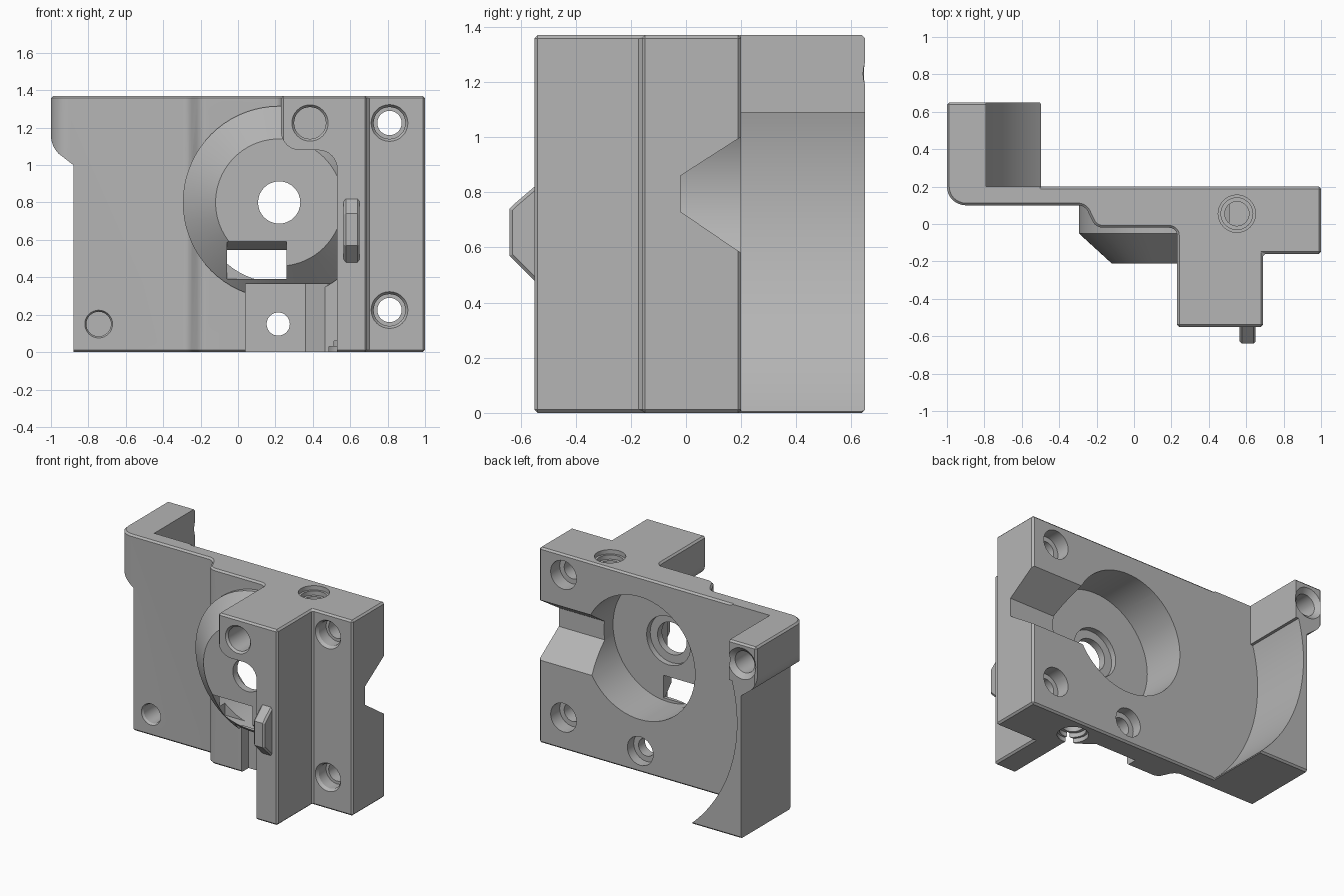
import bpy, bmesh, math

cube = bpy.data.objects.get("Cube")
if cube:
    bpy.data.objects.remove(cube, do_unlink=True)

grey = bpy.data.materials.new("machined grey")
grey.use_nodes = True
colour = (0.46, 0.46, 0.46, 1)
grey.diffuse_color = colour
grey.node_tree.nodes["Principled BSDF"].inputs["Base Color"].default_value = colour

HEIGHT = 1.37
BORE = (0.22, 0.8)


def place(axis, u, v, w):
    return {"x": (w, u, v), "y": (u, w, v), "z": (u, v, w)}[axis]


def prism(name, pts, axis, lo, hi, end_pts=None):
    """Solid between an outline at lo and one at hi along an axis."""
    bm = bmesh.new()
    a = [bm.verts.new(place(axis, u, v, lo)) for u, v in pts]
    b = [bm.verts.new(place(axis, u, v, hi)) for u, v in (end_pts or pts)]
    bm.faces.new(a)
    bm.faces.new(b)
    n = len(pts)
    for i in range(n):
        j = (i + 1) % n
        bm.faces.new((a[i], a[j], b[j], b[i]))
    bmesh.ops.recalc_face_normals(bm, faces=bm.faces)
    mesh = bpy.data.meshes.new(name)
    bm.to_mesh(mesh)
    bm.free()
    mesh.materials.append(grey)
    obj = bpy.data.objects.new(name, mesh)
    bpy.context.collection.objects.link(obj)
    return obj


def arc(cx, cy, r, start, end, n=8):
    return [(cx + r * math.cos(math.radians(start + (end - start) * i / n)),
             cy + r * math.sin(math.radians(start + (end - start) * i / n)))
            for i in range(n + 1)]


def disc(name, c, r, axis, lo, hi, r2=None, n=48):
    ring = arc(*c, r, 0, 360, n)[:-1]
    return prism(name, ring, axis, lo, hi, arc(*c, r2 or r, 0, 360, n)[:-1])


def apply(obj, mod):
    with bpy.context.temp_override(object=obj, active_object=obj):
        bpy.ops.object.modifier_apply(modifier=mod.name)


def combine(obj, tool, operation):
    mod = obj.modifiers.new("combine", "BOOLEAN")
    mod.operation, mod.object, mod.solver = operation, tool, "EXACT"
    apply(obj, mod)
    bpy.data.objects.remove(tool, do_unlink=True)


def cut(tool):
    combine(body, tool, "DIFFERENCE")


def hole(c, r, axis, lo, hi, r2=None):
    cut(disc("hole_cutter", c, r, axis, lo, hi, r2, 32))


# Bracket body: one plan outline with the arm, stepped plate and front block
plan = [(-1, 0.65)] + arc(-0.9, 0.2, 0.1, 180, 270)
plan += arc(-0.3, 0.04, 0.06, 90, 30, 5)
plan += arc(-0.165, 0.045, 0.065, 215, 270, 5)
plan += arc(0.19, -0.06, 0.04, 90, 0, 5)
plan += [(0.23, -0.55), (0.69, -0.55), (0.69, -0.16), (1, -0.16),
         (1, 0.2), (-0.49, 0.2), (-0.49, 0.65)]
body = prism("mounting_bracket", plan, "z", 0, HEIGHT)
bevel = body.modifiers.new("chamfer", "BEVEL")
bevel.width, bevel.segments = 0.012, 1
bevel.limit_method, bevel.angle_limit = "ANGLE", math.radians(50)
apply(body, bevel)

# Outer side of the arm, narrower below the top boss
cut(prism("side_cutter", [(-1.1, -0.1), (-0.88, -0.1), (-0.88, 1.0)]
          + arc(-0.86, 1.16, 0.14, 225, 180) + [(-1.1, 1.16)], "y", -0.8, 0.8))

# Large round clearance on the inside of the arm
cut(prism("arm_cutter", [(0, 1.5), (-0.79, 1.5), (-0.79, 1.09)]
          + arc(*BORE, 1.07, 164.3, 235, 40) + [(0, -0.1)], "y", 0.2, 0.8))

# Lower left of the front block, leaving a narrow leg
cut(prism("block_cutter", [(0.1, -0.1), (0.53, -0.1)]
          + arc(0.43, 0.98, 0.1, 0, 90) + arc(0.33, 1.18, 0.1, 270, 180)
          + [(0.1, 1.18)], "y", -0.8, -0.021))

# Conical housing on the front
combine(body, disc("housing_base", BORE, 0.515, "y", 0.15, -0.05, n=72), "UNION")
combine(body, disc("housing_cone", BORE, 0.515, "y", -0.05, -0.21, 0.34, 72), "UNION")

# Recess under the housing
cut(prism("recess_cutter", [(0.04, -0.4), (0.04, 0.06), (0.36, 0.06),
                            (0.53, -0.07), (0.53, -0.4)], "z", -0.1, 0.365))

# Round pocket from the back, with stepped shaft hole
cut(disc("pocket_cutter", BORE, 0.43, "y", 0.4, -0.12, n=72))
hole(BORE, 0.17, "y", 0, -0.16)
hole(BORE, 0.113, "y", 0.1, -0.4)

# Tapered channel from the side into the pocket
cut(prism("channel_cutter", [(0.22, 0.566), (-0.02, 0.73), (-0.02, 0.86),
                             (0.22, 1.014)], "x", 0.5, 1.2))

# Window in the lower part of the housing
cut(prism("window_cutter", [(-0.28, 0.63), (-0.13, 0.55), (-0.06, 0.53),
                            (-0.06, 0.39), (-0.28, 0.39)], "x", -0.06, 0.26))

# Screw holes through the right flange
for z in (0.225, 1.225):
    hole((0.81, z), 0.065, "y", -0.4, 0.4)
    hole((0.81, z), 0.105, "y", -0.17, -0.14, 0.085)
    hole((0.81, z), 0.085, "y", -0.15, -0.06)
    hole((0.81, z), 0.1, "y", 0.1, 0.3)

# Lower plate holes
hole((-0.745, 0.15), 0.066, "y", -0.1, 0.4)
hole((-0.745, 0.15), 0.08, "y", 0.09, 0.115, 0.066)
hole((0.215, 0.15), 0.062, "y", -0.1, 0.4)
hole((0.215, 0.15), 0.1, "y", 0.13, 0.3)

# Blind holes: block front, arm end, top and bottom
hole((0.385, 1.225), 0.085, "y", -0.7, -0.25)
hole((0.385, 1.225), 0.105, "y", -0.56, -0.535, 0.085)
hole((-0.89, 1.23), 0.075, "y", 0.4, 0.8)
hole((-0.89, 1.23), 0.075, "y", 0.62, 0.66, 0.12)
for lo, hi, rim, deep in ((1.4, 1.12, 1.34, 1.31), (-0.03, 0.25, 0.03, 0.06)):
    hole((0.55, 0.055), 0.065, "z", lo, hi)
    hole((0.55, 0.055), 0.1, "z", lo, rim)
    hole((0.55, 0.055), 0.085, "z", rim - (rim - lo) * 0.1, deep)

# Locating key on the front of the leg
key = prism("locating_key", [(-0.53, 0.46), (-0.55, 0.48), (-0.62, 0.55),
                             (-0.64, 0.57), (-0.64, 0.74), (-0.62, 0.76),
                             (-0.55, 0.82), (-0.53, 0.84)], "x", 0.565, 0.65)
mod = key.modifiers.new("chamfer", "BEVEL")
mod.width, mod.segments = 0.012, 1
mod.limit_method, mod.angle_limit = "ANGLE", math.radians(60)
apply(key, mod)

# Smooth the curved walls, keep machined edges crisp
for obj in (body, key):
    bpy.ops.object.select_all(action="DESELECT")
    obj.select_set(True)
    bpy.context.view_layer.objects.active = obj
    bpy.ops.object.shade_smooth_by_angle(angle=math.radians(25))
